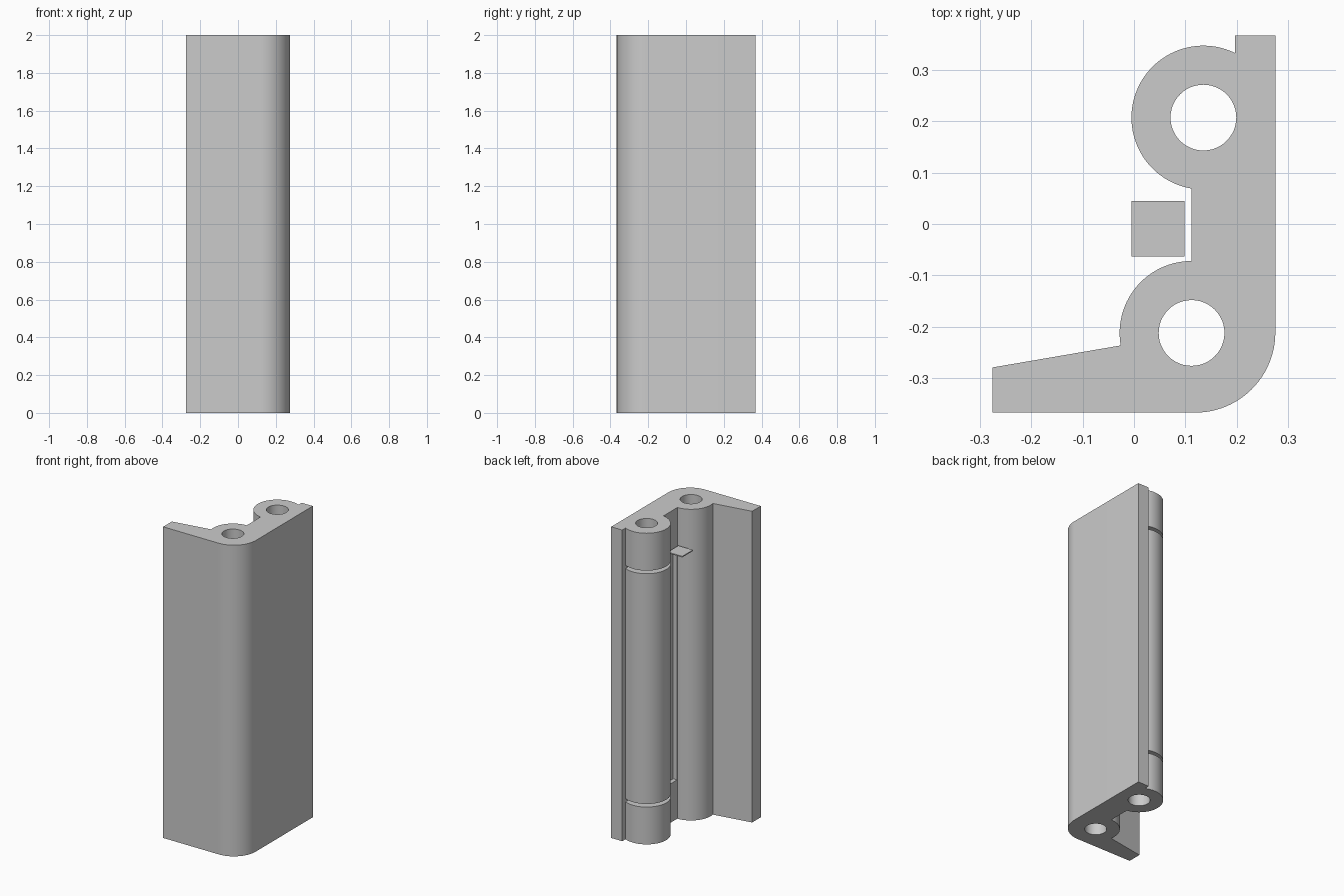
import bpy, bmesh
from math import cos, sin, radians

cube = bpy.data.objects.get("Cube")
if cube:
    bpy.data.objects.remove(cube, do_unlink=True)

grey = bpy.data.materials.new("plain grey")
grey.use_nodes = True
colour = (0.6, 0.6, 0.6, 1)
grey.diffuse_color = colour
grey.node_tree.nodes["Principled BSDF"].inputs["Base Color"].default_value = colour

HEIGHT = 2.0
BACK_PIN, FRONT_PIN = (0.135, 0.207), (0.112, -0.212)
KNUCKLE, BORE = 0.14, 0.064


def arc(centre, radius, start, end, steps):
    angles = [radians(start + (end - start) * i / steps) for i in range(steps + 1)]
    return [(centre[0] + radius * cos(a), centre[1] + radius * sin(a)) for a in angles]


def prism(name, outline, z0, z1):
    """Extrude a flat outline between two heights."""
    bm = bmesh.new()
    base = bm.faces.new([bm.verts.new((x, y, z0)) for x, y in outline])
    top = bmesh.ops.extrude_face_region(bm, geom=[base])["geom"]
    bmesh.ops.translate(bm, vec=(0, 0, z1 - z0),
                        verts=[v for v in top if isinstance(v, bmesh.types.BMVert)])
    bmesh.ops.recalc_face_normals(bm, faces=bm.faces)
    mesh = bpy.data.meshes.new(name)
    bm.to_mesh(mesh)
    bm.free()
    mesh.materials.append(grey)
    ob = bpy.data.objects.new(name, mesh)
    bpy.context.collection.objects.link(ob)
    return ob


def rect(x0, x1, y0, y1):
    return [(x0, y0), (x1, y0), (x1, y1), (x0, y1)]


# Angled leaf with rounded corner and two knuckles
outline = [(-0.275, -0.367)]
outline += arc((0.119, -0.211), 0.156, -90, 0, 24)
outline += [(0.275, 0.367), (0.197, 0.367)]
outline += arc(BACK_PIN, KNUCKLE, 64, 260.5, 48)
outline += arc(FRONT_PIN, KNUCKLE, 90, 190, 28)
outline += [(-0.275, -0.279)]
leaf = prism("hinge_leaf", outline, 0, HEIGHT)

# Pin bores, knuckle gaps and wall recess
cutters = [prism("bore_cutter", arc(pin, BORE, 0, 352.5, 47), -0.1, HEIGHT + 0.1)
           for pin in (BACK_PIN, FRONT_PIN)]
cutters += [prism("gap_cutter", rect(-0.1, 0.196, 0.05, 0.36), z - 0.01, z + 0.01)
            for z in (0.25, HEIGHT - 0.25)]
cutters.append(prism("recess_cutter", rect(0.09, 0.14, -0.07, 0.066), 0.25, HEIGHT - 0.25))
for cutter in cutters:
    cutter.hide_render = True
    cut = leaf.modifiers.new(cutter.name, "BOOLEAN")
    cut.operation, cut.solver, cut.object = "DIFFERENCE", "EXACT", cutter

# Apply the cuts and remove the cutters
bpy.context.view_layer.objects.active = leaf
leaf.select_set(True)
for name in [m.name for m in leaf.modifiers]:
    bpy.ops.object.modifier_apply(modifier=name)
for cutter in cutters:
    bpy.data.objects.remove(cutter, do_unlink=True)
bpy.ops.object.shade_smooth_by_angle(angle=radians(30))

# Thin square stop plate between the knuckles
prism("stop_plate", rect(-0.005, 0.098, -0.063, 0.045), 1.755, 1.762)
